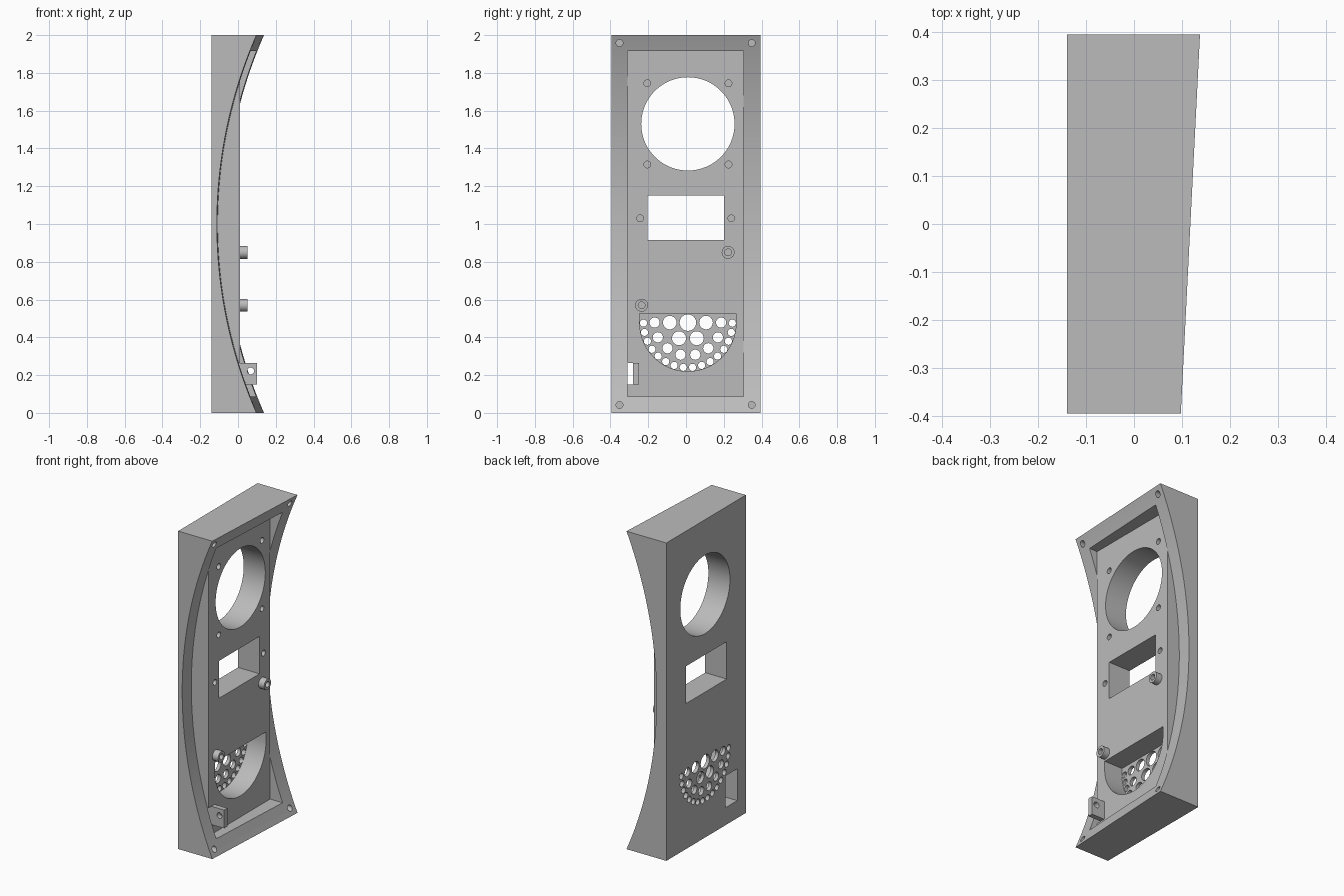
import bpy, bmesh
from math import sin, cos, pi, sqrt

cube = bpy.data.objects.get("Cube")
if cube:
    bpy.data.objects.remove(cube, do_unlink=True)

grey = bpy.data.materials.new("plain grey")
grey.use_nodes = True
grey.diffuse_color = (0.5, 0.5, 0.5, 1)
grey.node_tree.nodes["Principled BSDF"].inputs["Base Color"].default_value = (0.5, 0.5, 0.5, 1)

BACK, FLOOR, HALF_Y = -0.14, 0.01, 0.395
Y0, Y1, Z0, Z1 = -0.31, 0.305, 0.087, 1.915   # central panel opening


def finish(name, bm):
    bmesh.ops.recalc_face_normals(bm, faces=bm.faces)
    mesh = bpy.data.meshes.new(name)
    bm.to_mesh(mesh)
    bm.free()
    mesh.materials.append(grey)
    obj = bpy.data.objects.new(name, mesh)
    bpy.context.collection.objects.link(obj)
    return obj


def rect(y0, y1, z0, z1):
    return [(y0, z0), (y1, z0), (y1, z1), (y0, z1)]


def circle(y, z, r, n=24):
    return [(y + r * cos(2 * pi * i / n), z + r * sin(2 * pi * i / n)) for i in range(n)]


def prisms(name, outlines, a, b, axis="x"):
    """Extrude outlines from a to b along x (points are y, z) or y (points are x, z)."""
    bm = bmesh.new()
    for pts in outlines:
        rings = []
        for d in (a, b):
            rings.append([bm.verts.new((d, u, v) if axis == "x" else (u, d, v)) for u, v in pts])
            bm.faces.new(rings[-1])
        for i in range(len(pts)):
            j = (i + 1) % len(pts)
            bm.faces.new((rings[0][i], rings[0][j], rings[1][j], rings[1][i]))
    return finish(name, bm)


def cut(obj, outlines, a, b, axis="x"):
    cutter = prisms("cutter", outlines, a, b, axis)
    cutter.hide_render = True
    mod = obj.modifiers.new("cut", "BOOLEAN")
    mod.operation, mod.solver, mod.object = "DIFFERENCE", "EXACT", cutter
    bpy.context.view_layer.objects.active = obj
    bpy.ops.object.modifier_apply(modifier=mod.name)
    bpy.data.objects.remove(cutter, do_unlink=True)


# Outer frame: flat back, concave arc on the other side, slightly slanted
bm = bmesh.new()
STEPS, R = 64, 2.49
stations = []
for i in range(STEPS + 1):
    z = 2 * i / STEPS
    arc = -0.092 + R - sqrt(R * R - (z - 1) ** 2)
    stations.append([bm.verts.new(p) for p in (
        (BACK, -HALF_Y, z), (arc - 0.02, -HALF_Y, z),
        (arc + 0.02, HALF_Y, z), (BACK, HALF_Y, z))])
for s, t in zip(stations, stations[1:]):
    for k in range(4):
        m = (k + 1) % 4
        bm.faces.new((s[k], s[m], t[m], t[k]))
bm.faces.new(stations[0])
bm.faces.new(stations[-1])
frame = finish("outer_frame", bm)
cut(frame, [rect(Y0, Y1, Z0, Z1)], -0.5, 0.5)
cut(frame, [circle(y, z, 0.018) for y in (-0.352, 0.348) for z in (0.042, 1.958)], 0.03, 0.4)

# Central panel with its large round and rectangular openings
panel = prisms("central_panel", [rect(Y0, Y1, Z0, Z1)], BACK, FLOOR)
cut(panel, [circle(0.01, 1.53, 0.247, 96), rect(-0.205, 0.2, 0.915, 1.15)], -0.5, 0.5)

# Blind screw holes
screws = [(y, z) for y in (-0.205, 0.225) for z in (1.315, 1.745)] + [(-0.243, 1.03), (0.24, 1.03)]
cut(panel, [circle(y, z, 0.018) for y, z in screws], -0.05, 0.1)

# Grille pocket with a flat top and half-round bottom
GY, GZ, GR = 0.01, 0.475, 0.255
pocket = [(GY - GR, 0.525)]
pocket += [(GY - GR * cos(pi * i / 48), GZ - GR * sin(pi * i / 48)) for i in range(49)]
pocket.append((GY + GR, 0.525))
cut(panel, [pocket], -0.118, 0.3)

# Grille holes: an arc of small ones, and mirrored inner rows
holes = [circle(GY + 0.235 * cos(pi * i / 15), GZ - 0.235 * sin(pi * i / 15), 0.019)
         for i in range(16)]
inner = [(0.176, 0.478, 0.027), (0.096, 0.478, 0.036), (0.159, 0.4, 0.027),
         (0.047, 0.395, 0.037), (0.108, 0.342, 0.027), (0.039, 0.308, 0.027)]
for dy, z, r in inner:
    holes += [circle(GY + side * dy, z, r) for side in (-1, 1)]
holes.append(circle(GY, 0.478, 0.044))
cut(panel, holes, -0.5, -0.05)

# Side slot and the relief behind it
cut(panel, [rect(-0.4, -0.28, 0.15, 0.265)], -0.5, 0.5)
cut(panel, [rect(-0.4, -0.195, 0.11, 0.31)], -0.5, -0.03)

# Bracket tab with a cross hole
tab = prisms("bracket_tab", [rect(-0.28, -0.248, 0.15, 0.265)], -0.03, 0.1)
cut(tab, [circle(0.067, 0.222, 0.018)], -0.5, 0.5, "y")

# Hollow standoffs
parts = [frame, panel, tab]
for name, y, z in (("upper_standoff", 0.223, 0.85), ("lower_standoff", -0.235, 0.57)):
    post = prisms(name, [circle(y, z, 0.034, 32)], FLOOR, 0.05)
    cut(post, [circle(y, z, 0.018)], -0.1, 0.2)
    parts.append(post)

# Smooth the round walls, keep edges crisp
bpy.ops.object.select_all(action="DESELECT")
for obj in parts:
    obj.select_set(True)
bpy.context.view_layer.objects.active = frame
bpy.ops.object.shade_smooth_by_angle(angle=0.45)
